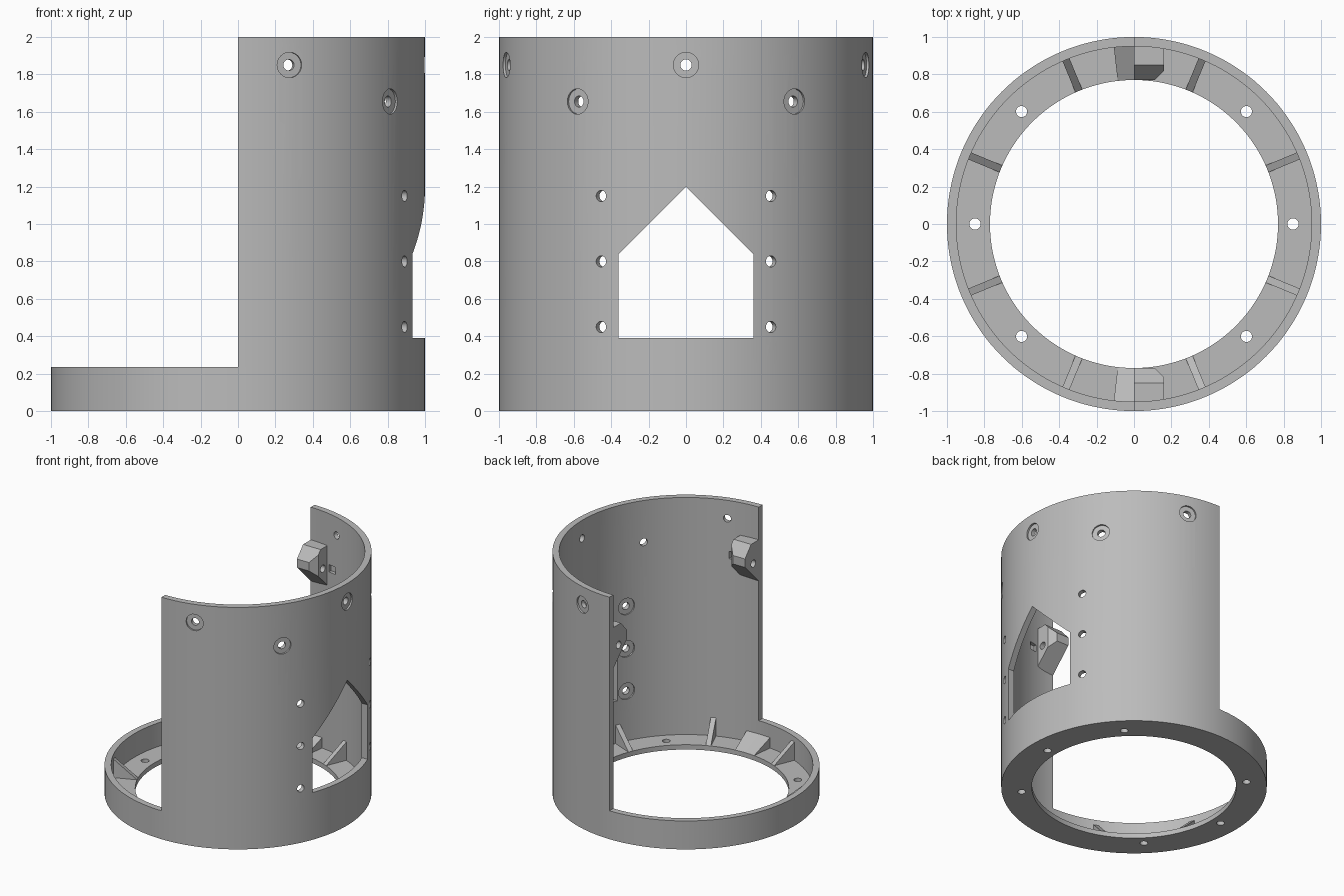
import bpy, bmesh
from math import cos, sin, pi, radians
from mathutils import Matrix, Vector

default = bpy.data.objects.get("Cube")
if default:
    bpy.data.objects.remove(default, do_unlink=True)

gray = bpy.data.materials.new("plain_gray")
gray.use_nodes = True
COLOR = (0.5, 0.5, 0.5, 1)
gray.diffuse_color = COLOR
gray.node_tree.nodes["Principled BSDF"].inputs["Base Color"].default_value = COLOR


def add_lathe(bm, profile, steps, start=0.0, sweep=2 * pi, matrix=Matrix()):
    """Revolve a closed (radius, z) outline about z, capping partial sweeps."""
    full = sweep > 6.28
    rings = []
    for i in range(steps if full else steps + 1):
        a = start + sweep * i / steps
        rings.append([bm.verts.new(matrix @ Vector((r * cos(a), r * sin(a), z)))
                      for r, z in profile])
    n = len(profile)
    for i in range(steps):
        a, b = rings[i], rings[(i + 1) % len(rings)]
        for j in range(n):
            k = (j + 1) % n
            if profile[j][0] == 0 and profile[k][0] == 0:
                continue
            bm.faces.new((a[j], b[j], b[k], a[k]))
    if not full:
        bm.faces.new(rings[0])
        bm.faces.new(rings[-1])
    bmesh.ops.remove_doubles(bm, verts=bm.verts, dist=1e-5)


def add_prism(bm, outline, direction):
    """Extrude a flat outline of 3D points along a direction."""
    a = [bm.verts.new(p) for p in outline]
    b = [bm.verts.new(Vector(p) + Vector(direction)) for p in outline]
    bm.faces.new(a)
    bm.faces.new(b[::-1])
    for i in range(len(a)):
        j = (i + 1) % len(a)
        bm.faces.new((a[i], b[i], b[j], a[j]))


def finish(bm, name):
    bmesh.ops.recalc_face_normals(bm, faces=bm.faces)
    mesh = bpy.data.meshes.new(name)
    bm.to_mesh(mesh)
    bm.free()
    mesh.materials.append(gray)
    ob = bpy.data.objects.new(name, mesh)
    bpy.context.collection.objects.link(ob)
    return ob


def cut(target, cutter_bm):
    cutter = finish(cutter_bm, "cutter")
    cutter.hide_render = True
    mod = target.modifiers.new("cut", 'BOOLEAN')
    mod.operation, mod.solver, mod.object = 'DIFFERENCE', 'EXACT', cutter
    bpy.context.view_layer.objects.active = target
    bpy.ops.object.modifier_apply(modifier=mod.name)
    bpy.data.objects.remove(cutter, do_unlink=True)


def smooth(ob):
    bpy.ops.object.select_all(action='DESELECT')
    ob.select_set(True)
    bpy.context.view_layer.objects.active = ob
    bpy.ops.object.shade_smooth_by_angle(angle=radians(20))


OUTER, INNER, BORE = 1.0, 0.95, 0.77
RIM, FLOOR, HOLE, SPOT = 0.235, 0.04, 0.03, 0.068

# Base ring: low wall with an inward flange
bm = bmesh.new()
add_lathe(bm, [(BORE, 0), (OUTER, 0), (OUTER, RIM), (INNER, RIM),
               (INNER, FLOOR), (BORE, FLOOR)], 144)
base = finish(bm, "base_ring")

# Flange screw holes
drill = bmesh.new()
for angle in (0, 45, 135, 180, 225, 315):
    a = radians(angle)
    place = Matrix.Translation((0.85 * cos(a), 0.85 * sin(a), 0))
    add_lathe(drill, [(0, -0.1), (HOLE, -0.1), (HOLE, 0.1), (0, 0.1)], 24, matrix=place)
cut(base, drill)
smooth(base)

# Half-round tall wall
bm = bmesh.new()
add_lathe(bm, [(INNER, RIM), (OUTER, RIM), (OUTER, 2), (INNER, 2)], 72, -pi / 2, pi)
wall = finish(bm, "half_wall")

# Radial holes with shallow spot faces, outside on top and inside beside the window
outside = [(0, 0.85), (HOLE, 0.85), (HOLE, 0.985), (SPOT, 0.985), (SPOT, 1.1), (0, 1.1)]
inside = [(0, 0.85), (SPOT, 0.85), (SPOT, 0.96), (HOLE, 0.96), (HOLE, 1.1), (0, 1.1)]
holes = [(0, 1.85, outside)]
for side in (-1, 1):
    holes += [(side * 74, 1.85, outside), (side * 35.5, 1.655, outside)]
    holes += [(side * 27, z, inside) for z in (0.45, 0.8, 1.15)]
drill = bmesh.new()
for angle, z, outline in holes:
    place = (Matrix.Translation((0, 0, z)) @ Matrix.Rotation(radians(angle), 4, 'Z')
             @ Matrix.Rotation(pi / 2, 4, 'Y'))
    add_lathe(drill, outline, 24, matrix=place)

# Pointed window and the small slots beside the mounting blocks
window = [(-0.36, 0.39), (0.36, 0.39), (0.36, 0.84), (0, 1.2), (-0.36, 0.84)]
add_prism(drill, [(0.5, y, z) for y, z in window], (0.7, 0, 0))
for s in (-1, 1):
    add_prism(drill, [(0.18, s * 0.9, 1.52), (0.25, s * 0.9, 1.52),
                      (0.25, s * 0.9, 1.58), (0.18, s * 0.9, 1.58)], (0, s * 0.055, 0))
cut(wall, drill)
smooth(wall)

# Triangular ribs on the flange
for i in range(8):
    bm = bmesh.new()
    outline = [(BORE, -0.02, FLOOR), (0.96, -0.02, FLOOR), (0.96, -0.02, 0.2)]
    add_prism(bm, outline, (0, 0.04, 0))
    bm.transform(Matrix.Rotation(radians(22.5 + 45 * i), 4, 'Z'))
    finish(bm, f"flange_rib_{i + 1}")

# Wide ramps on the flange, under the wall ends
for name, angle in (("front", -90), ("back", 90)):
    bm = bmesh.new()
    add_lathe(bm, [(BORE, FLOOR), (0.96, FLOOR), (0.96, 0.13)], 4,
              radians(angle - 6.5), radians(13))
    finish(bm, f"{name}_ramp")

# Mounting blocks at the wall ends, with a chamfered corner and a cross hole
block = [(0.96, 1.73), (0.85, 1.73), (BORE, 1.64), (BORE, 1.57), (0.96, 1.38)]
for name, s in (("front", -1), ("back", 1)):
    bm = bmesh.new()
    add_prism(bm, [(0, s * y, z) for y, z in block], (0.16, 0, 0))
    bmesh.ops.bisect_plane(bm, geom=bm.verts[:] + bm.edges[:] + bm.faces[:],
                           plane_co=(0.16, s * 0.82, 0), plane_no=(1, -s, 0),
                           clear_outer=True)
    bmesh.ops.holes_fill(bm, edges=[e for e in bm.edges if e.is_boundary], sides=0)
    ob = finish(bm, f"{name}_mounting_block")
    drill = bmesh.new()
    place = Matrix.Translation((0, s * 0.88, 1.56)) @ Matrix.Rotation(pi / 2, 4, 'Y')
    add_lathe(drill, [(0, -0.1), (HOLE, -0.1), (HOLE, 0.3), (0, 0.3)], 20, matrix=place)
    cut(ob, drill)
